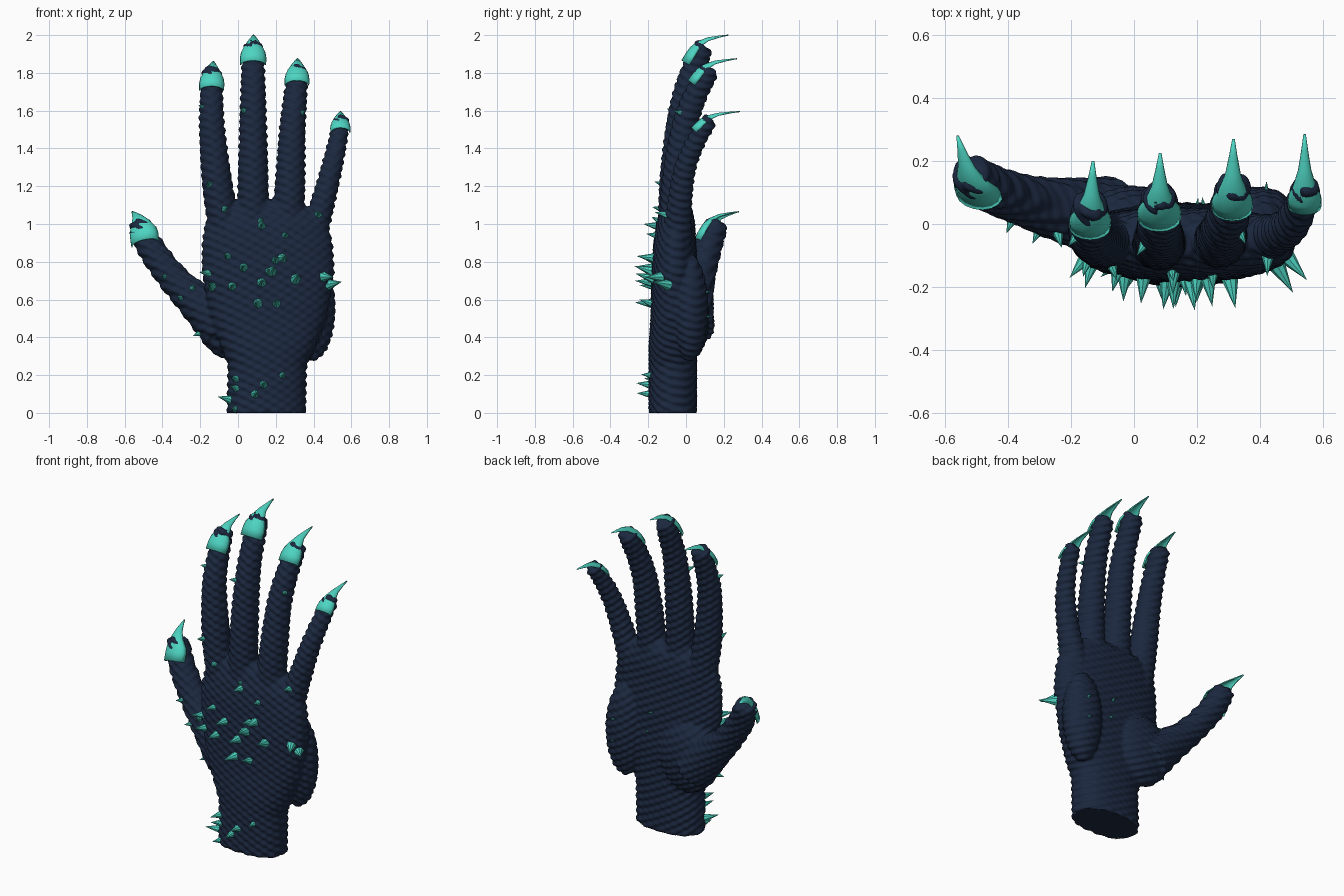
import bpy, bmesh, math, random
from mathutils import Vector, Matrix
from mathutils.bvhtree import BVHTree

if "Cube" in bpy.data.objects:
    bpy.data.objects.remove(bpy.data.objects["Cube"])

random.seed(4)


def material(name, col):
    m = bpy.data.materials.new(name)
    m.diffuse_color = (*col, 1)
    m.use_nodes = True
    m.node_tree.nodes["Principled BSDF"].inputs["Base Color"].default_value = m.diffuse_color
    return m


NAVY = material("dark navy skin", (0.011, 0.021, 0.05))
TEAL = material("teal claw", (0.075, 0.66, 0.54))


def make_object(name, bm, mat):
    me = bpy.data.meshes.new(name)
    bm.to_mesh(me)
    bm.free()
    ob = bpy.data.objects.new(name, me)
    bpy.context.collection.objects.link(ob)
    me.materials.append(mat)
    return ob


def loft(bm, rings):
    loops = [[bm.verts.new(p) for p in r] for r in rings]
    n = len(loops[0])
    for a, b in zip(loops, loops[1:]):
        for i in range(n):
            j = (i + 1) % n
            bm.faces.new((a[i], a[j], b[j], b[i]))
    bm.faces.new(loops[0][::-1])
    bm.faces.new(loops[-1])


def smooth_path(pts, sub=6):
    # Catmull-Rom through (x, y, z, radius)
    p = [Vector(q) for q in pts]
    p = [p[0] * 2 - p[1]] + p + [p[-1] * 2 - p[-2]]
    out = []
    for a, b, c, d in zip(p, p[1:], p[2:], p[3:]):
        for k in range(sub):
            t = k / sub
            out.append(0.5 * (2 * b + (c - a) * t + (2 * a - 5 * b + 4 * c - d) * t * t
                              + (3 * b - a - 3 * c + d) * t ** 3))
    return out + [p[-2]]


def finger(bm, pts, n=20):
    path = smooth_path(pts)
    rings = []
    for i, p in enumerate(path):
        tan = (path[min(i + 1, len(path) - 1)] - path[max(i - 1, 0)]).to_3d().normalized()
        u = tan.cross(Vector((0, 1, 0))).normalized()
        v = tan.cross(u)
        rings.append([p.to_3d() + p[3] * (u * math.cos(a) + v * math.sin(a))
                      for a in (2 * math.pi * k / n for k in range(n))])
    loft(bm, rings)


def ellipsoid(bm, centre, radii):
    bmesh.ops.create_uvsphere(bm, u_segments=32, v_segments=20, radius=1,
                              matrix=Matrix.Translation(centre) @ Matrix.Diagonal((*radii, 1)))


# Wrist and palm: oval sections (z, centre x, centre y, radius x, radius y)
bm = bmesh.new()
palm = [(0, .15, -.07, .208, .125), (.25, .155, -.07, .208, .125), (.35, .16, -.07, .25, .125),
        (.5, .16, -.06, .31, .125), (.75, .16, -.06, .35, .12), (.9, .155, -.06, .345, .11),
        (1.0, .15, -.055, .325, .1), (1.08, .14, -.05, .25, .08), (1.13, .12, -.05, .14, .04)]


def spow(v):
    return math.copysign(abs(v) ** .85, v)


loft(bm, [[(cx + rx * spow(math.cos(a)), cy + ry * spow(math.sin(a)), z)
           for a in (2 * math.pi * k / 40 for k in range(40))] for z, cx, cy, rx, ry in palm])

# Thumb pad and outer palm pad
ellipsoid(bm, (-.03, .015, .5), (.19, .105, .22))
ellipsoid(bm, (.395, .02, .555), (.12, .095, .28))

# Four fingers and thumb: (x, y, z, radius)
fingers = [
    [(-.06, -.05, .9, .085), (-.108, -.055, 1.2, .08), (-.137, -.035, 1.5, .068),
     (-.14, .01, 1.68, .06), (-.14, .06, 1.8, .052), (-.14, .07, 1.822, .035)],
    [(.08, -.06, .9, .085), (.08, -.06, 1.2, .081), (.08, -.035, 1.5, .073),
     (.08, .005, 1.72, .065), (.08, .08, 1.915, .056), (.08, .093, 1.942, .038)],
    [(.26, -.055, .9, .085), (.275, -.05, 1.2, .08), (.288, -.01, 1.5, .069),
     (.303, .045, 1.67, .062), (.315, .115, 1.8, .053), (.315, .13, 1.825, .036)],
    [(.38, -.05, .88, .08), (.445, -.035, 1.1, .065), (.497, -.003, 1.3, .056),
     (.53, .06, 1.45, .049), (.545, .115, 1.535, .043), (.547, .132, 1.556, .03)],
    [(-.08, .02, .45, .13), (-.23, .045, .6, .1), (-.35, .075, .72, .08),
     (-.46, .115, .87, .073), (-.515, .155, .985, .063), (-.525, .165, 1.012, .042)]]
for f in fingers:
    finger(bm, f)

# Fuse the parts into one skin
rough = make_object("rough_hand", bm, NAVY)
rm = rough.modifiers.new("fuse", 'REMESH')
rm.mode = 'VOXEL'
rm.voxel_size = 0.0085
sm = rough.modifiers.new("soften", 'SMOOTH')
sm.iterations = 3
dg = bpy.context.evaluated_depsgraph_get()
skin = bpy.data.meshes.new_from_object(rough.evaluated_get(dg))
bpy.data.objects.remove(rough)
bm = bmesh.new()
bm.from_mesh(skin)
bm.normal_update()
tree = BVHTree.FromBMesh(bm)

# Rippled scaly skin, flat at the wrist cut
moves = []
for v in bm.verts:
    x, y, z = v.co
    d = .004 * math.sin(140 * z + 75 * x + 40 * y) + .0015 * math.sin(130 * z - 90 * x - 30 * y)
    moves.append(v.co + v.normal * d)
for v, c in zip(bm.verts, moves):
    v.co = c
    if c.z < .006:
        v.co.z = 0
for f in bm.faces:
    f.smooth = True
hand = make_object("hand", bm, NAVY)


# Claws: thin curved plates narrowing to a hooked point
def claw(name, base, tip, w, across=(1, 0, 0)):
    base, tip, across = Vector(base), Vector(tip), Vector(across).normalized()
    d = tip - base
    steps = [(0, 0, 1), (.1, .3, 1.02), (.19, .52, .95), (.34, .74, .66),
             (.55, .89, .36), (.8, .96, .16), (1, 1, .02)]
    pts = [base + Vector((d.x * a, d.y * a, d.z * b)) for a, b, _ in steps]
    bm = bmesh.new()
    rows = []
    for i, (p, s) in enumerate(zip(pts, steps)):
        tan = (pts[min(i + 1, 6)] - pts[max(i - 1, 0)]).normalized()
        inward = tan.cross(across).normalized()
        r = w * s[2]
        rows.append([bm.verts.new(p + across * r * math.sin(a) + inward * r * .7 * (1 - math.cos(a)))
                     for a in (math.pi / 2 * k / 4 for k in range(-4, 5))])
    for a, b in zip(rows, rows[1:]):
        for i in range(8):
            bm.faces.new((a[i], a[i + 1], b[i + 1], b[i])).smooth = True
    ob = make_object(name, bm, TEAL)
    so = ob.modifiers.new("thickness", 'SOLIDIFY')
    so.thickness = .006
    so.offset = 0


claw("index_claw", (-.14, -.048, 1.73), (-.13, .20, 1.86), .063)
claw("middle_claw", (.08, -.022, 1.865), (.083, .225, 2.0), .066)
claw("ring_claw", (.312, .012, 1.76), (.316, .27, 1.875), .062)
claw("little_claw", (.542, .03, 1.51), (.542, .285, 1.595), .05)
claw("thumb_claw", (-.507, .05, .915), (-.56, .28, 1.065), .074, (1, -.22, .28))

# Spikes: (x, z, length) dropped onto the back of the hand
back_spikes = [
    (-.055, .83, .06), (.03, .77, .08), (-.22, .80, .05), (-.16, .74, .07), (-.135, .67, .08),
    (-.03, .67, .08), (.125, .69, .09), (.105, .58, .09), (.205, .58, .07), (.18, .75, .1),
    (.235, .82, .09), (.2, .81, .07), (.305, .71, .1), (.455, .72, .1), (.485, .68, .1),
    (.25, .94, .05), (.125, .99, .07), (.12, 1.02, .04), (.425, 1.05, .06), (-.07, 1.08, .05),
    (-.15, 1.21, .05), (-.18, 1.03, .06), (-.19, 1.62, .03), (.03, 1.6, .04), (.34, 1.59, .035),
    (-.01, .18, .07), (-.01, .13, .06), (-.045, .07, .08), (.135, .15, .07), (.09, .10, .07),
    (.235, .20, .05), (-.015, .02, .05), (-.39, .72, .04), (-.305, .61, .04), (-.24, .66, .045),
    (-.21, .42, .04), (.16, .75, .05), (.36, 1.54, .03)]
palm_spikes = [(.42, .51, .025), (.42, .64, .025), (.22, .6, .025), (.2, .72, .025)]

bm = bmesh.new()
for group, side in ((back_spikes, -1), (palm_spikes, 1)):
    for x, z, h in group:
        hit, nor, _, _ = tree.ray_cast(Vector((x, side, z)), Vector((0, -side, 0)))
        if hit is None:
            continue
        jit = Vector((random.uniform(-.25, .25), side * .35, random.uniform(0, .45)))
        n = (nor + jit).normalized()
        rot = n.to_track_quat('Z', 'Y').to_matrix().to_4x4()
        r = (.012 if side < 0 else .006) + .19 * h
        bmesh.ops.create_cone(bm, cap_ends=True, segments=8, radius1=r, radius2=0,
                              depth=h + .015,
                              matrix=Matrix.Translation(hit + n * (h / 2 - .0075)) @ rot)
make_object("spikes", bm, TEAL)
